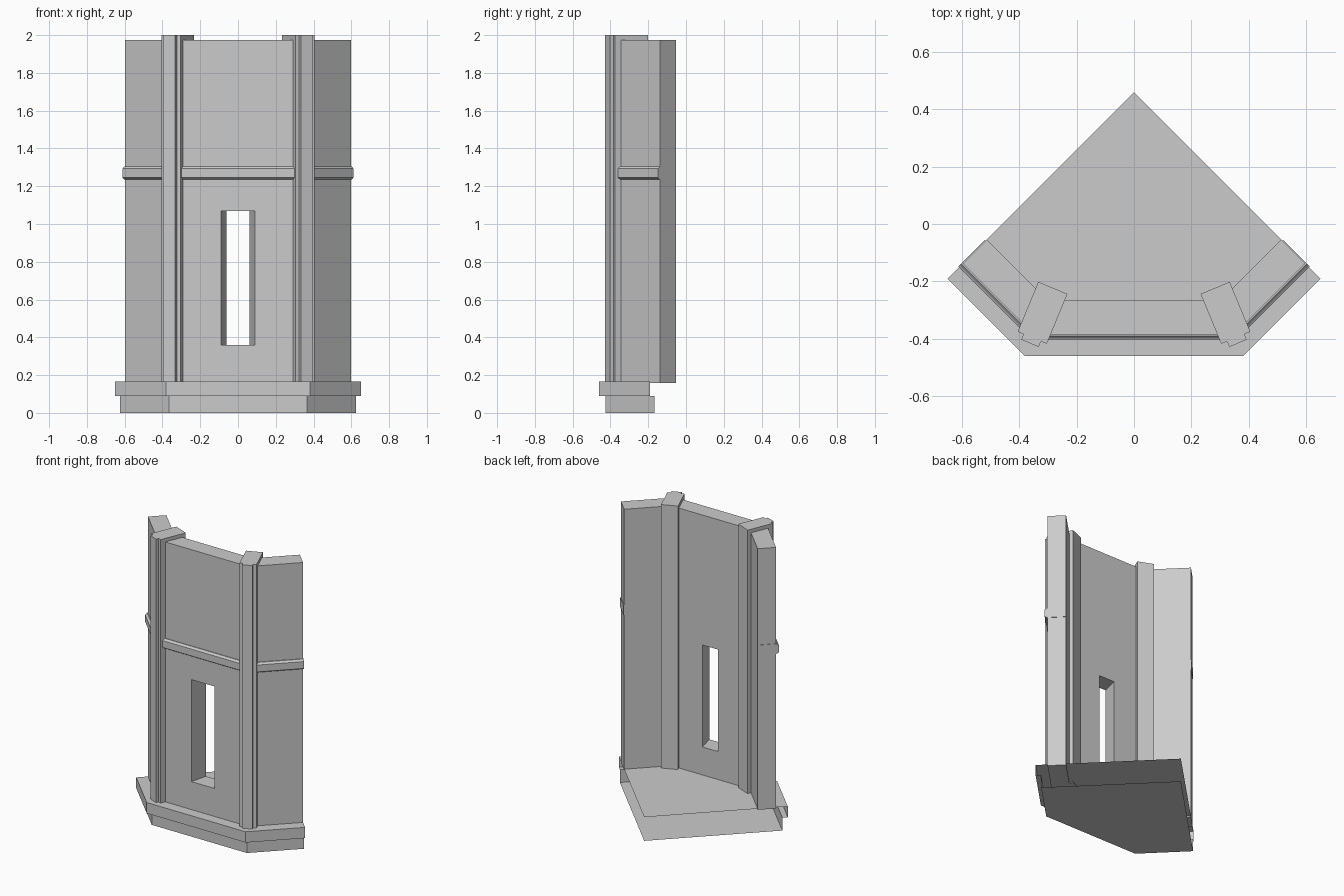
import bpy, bmesh, math

if "Cube" in bpy.data.objects:
    bpy.data.objects.remove(bpy.data.objects["Cube"])

CY = 0.46                              # octagon centre (apex of the floor) on the y axis
TAN, DIAG = math.tan(math.pi / 8), math.sqrt(0.5)


def add_object(name, bm):
    me = bpy.data.meshes.new(name)
    bm.to_mesh(me)
    bm.free()
    ob = bpy.data.objects.new(name, me)
    bpy.context.collection.objects.link(ob)
    return ob


def ring(name, profile, closed=True, extra=0.0):
    """Sweep an (apothem, z) profile round the three front-facing octagon sides."""
    bm = bmesh.new()
    rows = []
    for a, z in profile:
        ex, ey = (a + extra) * DIAG, CY - (a - extra) * DIAG
        pts = [(-ex, ey), (-a * TAN, CY - a), (a * TAN, CY - a), (ex, ey)]
        rows.append([bm.verts.new((x, y, z)) for x, y in pts])
    n = len(rows)
    for i in range(n if closed else n - 1):
        p, q = rows[i], rows[(i + 1) % n]
        for j in range(3):
            bm.faces.new((p[j], p[j + 1], q[j + 1], q[j]))
    if closed:
        bm.faces.new([r[0] for r in rows])
        bm.faces.new([r[3] for r in reversed(rows)])
        bmesh.ops.recalc_face_normals(bm, faces=bm.faces)
    else:
        bmesh.ops.remove_doubles(bm, verts=bm.verts, dist=1e-5)
    bmesh.ops.dissolve_limit(bm, angle_limit=0.01, verts=bm.verts, edges=bm.edges)
    return add_object(name, bm)


def prism(name, bottom, top):
    """Solid between two matching outlines of 3D points."""
    bm = bmesh.new()
    b = [bm.verts.new(p) for p in bottom]
    t = [bm.verts.new(p) for p in top]
    bm.faces.new(b)
    bm.faces.new(t)
    for i in range(len(b)):
        k = (i + 1) % len(b)
        bm.faces.new((b[i], b[k], t[k], t[i]))
    bmesh.ops.recalc_face_normals(bm, faces=bm.faces)
    return add_object(name, bm)


# stepped plinth with floor and underside, open along its two back edges
ring("plinth_and_floor", [(0, 0), (0.885, 0), (0.885, 0.09), (0.92, 0.09),
                          (0.92, 0.165), (0, 0.165)], closed=False)

# three-sided wall
wall = ring("wall", [(0.727, 0.157), (0.845, 0.157), (0.845, 1.975), (0.727, 1.975)])

# splayed window opening, wider on the outside
def slot(y, w):
    return [(-w, y, 0.36), (w, y, 0.36), (w, y, 1.07), (-w, y, 1.07)]

cutter = prism("window_cutter", slot(-0.435, 0.1025), slot(-0.215, 0.0465))
cutter.hide_render = True
mod = wall.modifiers.new("window", 'BOOLEAN')
mod.operation, mod.solver, mod.object = 'DIFFERENCE', 'EXACT', cutter
bpy.context.view_layer.objects.active = wall
bpy.ops.object.modifier_apply(modifier=mod.name)
bpy.data.objects.remove(cutter)

# moulded string course
ring("string_course", [(0.732, 1.235), (0.848, 1.235), (0.863, 1.245), (0.863, 1.293),
                       (0.857, 1.297), (0.85, 1.305), (0.732, 1.305)], extra=0.003)

# stepped corner pillars, (tangent, radius) outline turned to each octagon corner
outline = [(-0.055, 0.739), (0.055, 0.739), (0.055, 0.927), (0.033, 0.927),
           (0.033, 0.948), (-0.033, 0.948), (-0.033, 0.927), (-0.055, 0.927)]
for side, label in ((-1, "left"), (1, "right")):
    s, c = side * math.sin(math.pi / 8), math.cos(math.pi / 8)
    plan = [(r * s + t * c, CY - r * c + t * s) for t, r in outline]
    prism(label + "_pillar", [(x, y, 0.16) for x, y in plan], [(x, y, 2.0) for x, y in plan])
